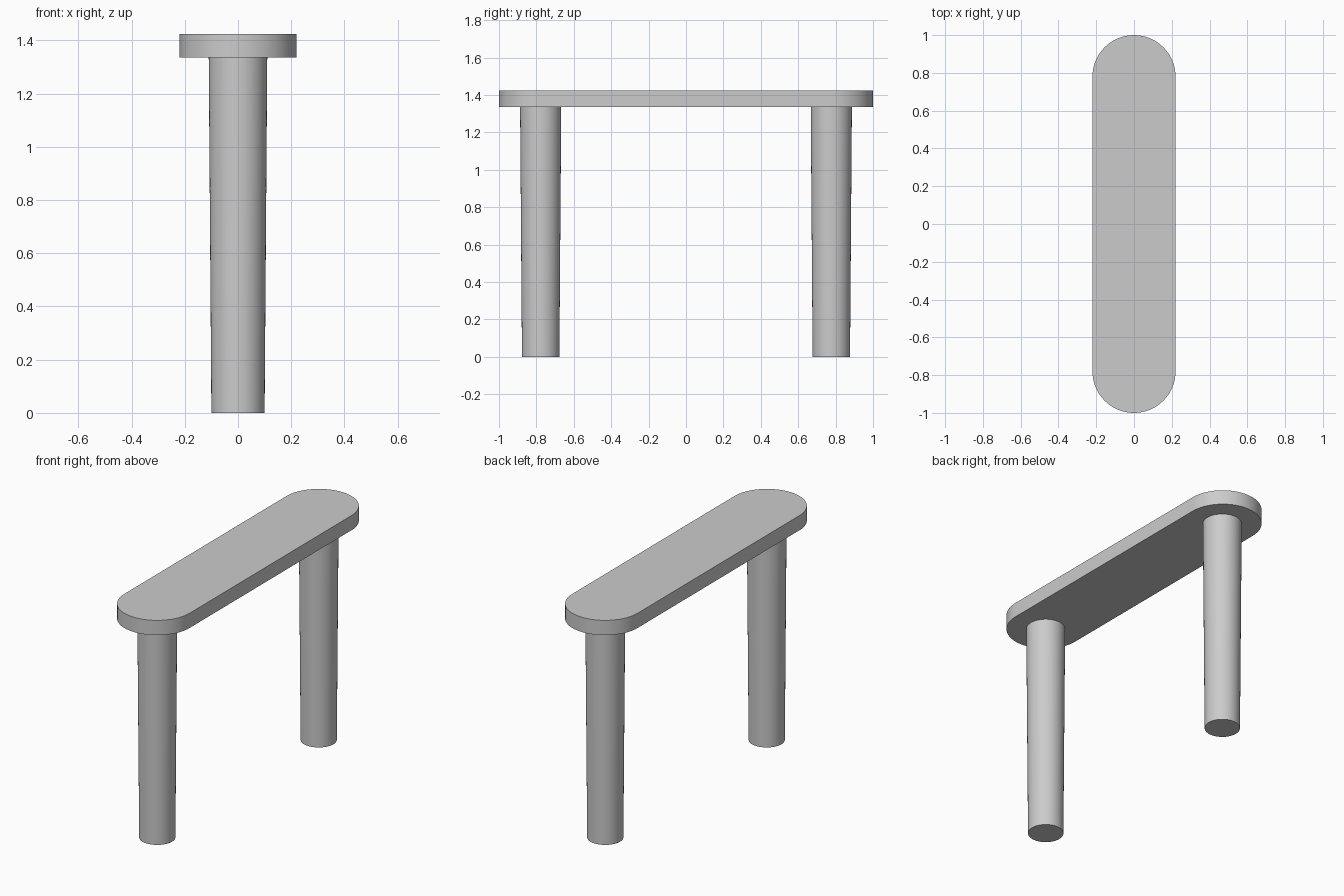
import bpy, bmesh, math

if "Cube" in bpy.data.objects:
    bpy.data.objects.remove(bpy.data.objects["Cube"], do_unlink=True)

HALF_LENGTH, HALF_WIDTH = 1.0, 0.22
TOP_Z, UNDER_Z = 1.425, 1.335
LEG_Y = 0.777

grey = bpy.data.materials.new("plain grey")
grey.use_nodes = True
colour = (0.6, 0.6, 0.6, 1)
grey.diffuse_color = colour
grey.node_tree.nodes["Principled BSDF"].inputs["Base Color"].default_value = colour


def finish(obj):
    obj.data.materials.append(grey)
    bpy.ops.object.select_all(action="DESELECT")
    obj.select_set(True)
    bpy.context.view_layer.objects.active = obj
    bpy.ops.object.shade_smooth_by_angle(angle=math.radians(30))


def tabletop(steps=32):
    # Slab with fully rounded ends
    bm = bmesh.new()
    outline = []
    for side in (1, -1):
        for i in range(steps + 1):
            a = math.pi * i / steps
            x = side * HALF_WIDTH * math.cos(a)
            y = side * (HALF_LENGTH - HALF_WIDTH + HALF_WIDTH * math.sin(a))
            outline.append(bm.verts.new((x, y, UNDER_Z)))
    base = bm.faces.new(outline)
    slab = bmesh.ops.extrude_face_region(bm, geom=[base], use_keep_orig=True)
    verts = [v for v in slab["geom"] if isinstance(v, bmesh.types.BMVert)]
    bmesh.ops.translate(bm, verts=verts, vec=(0, 0, TOP_Z - UNDER_Z))
    bmesh.ops.recalc_face_normals(bm, faces=bm.faces)
    mesh = bpy.data.meshes.new("tabletop")
    bm.to_mesh(mesh)
    bm.free()
    obj = bpy.data.objects.new("tabletop", mesh)
    bpy.context.collection.objects.link(obj)
    finish(obj)


def leg(name, y):
    # Round leg, slightly narrower at the foot
    bpy.ops.mesh.primitive_cone_add(vertices=64, radius1=0.1, radius2=0.11,
                                    depth=UNDER_Z, location=(0, y, UNDER_Z / 2))
    obj = bpy.context.object
    obj.name = name
    finish(obj)


tabletop()
leg("front_leg", -LEG_Y)
leg("back_leg", LEG_Y)
